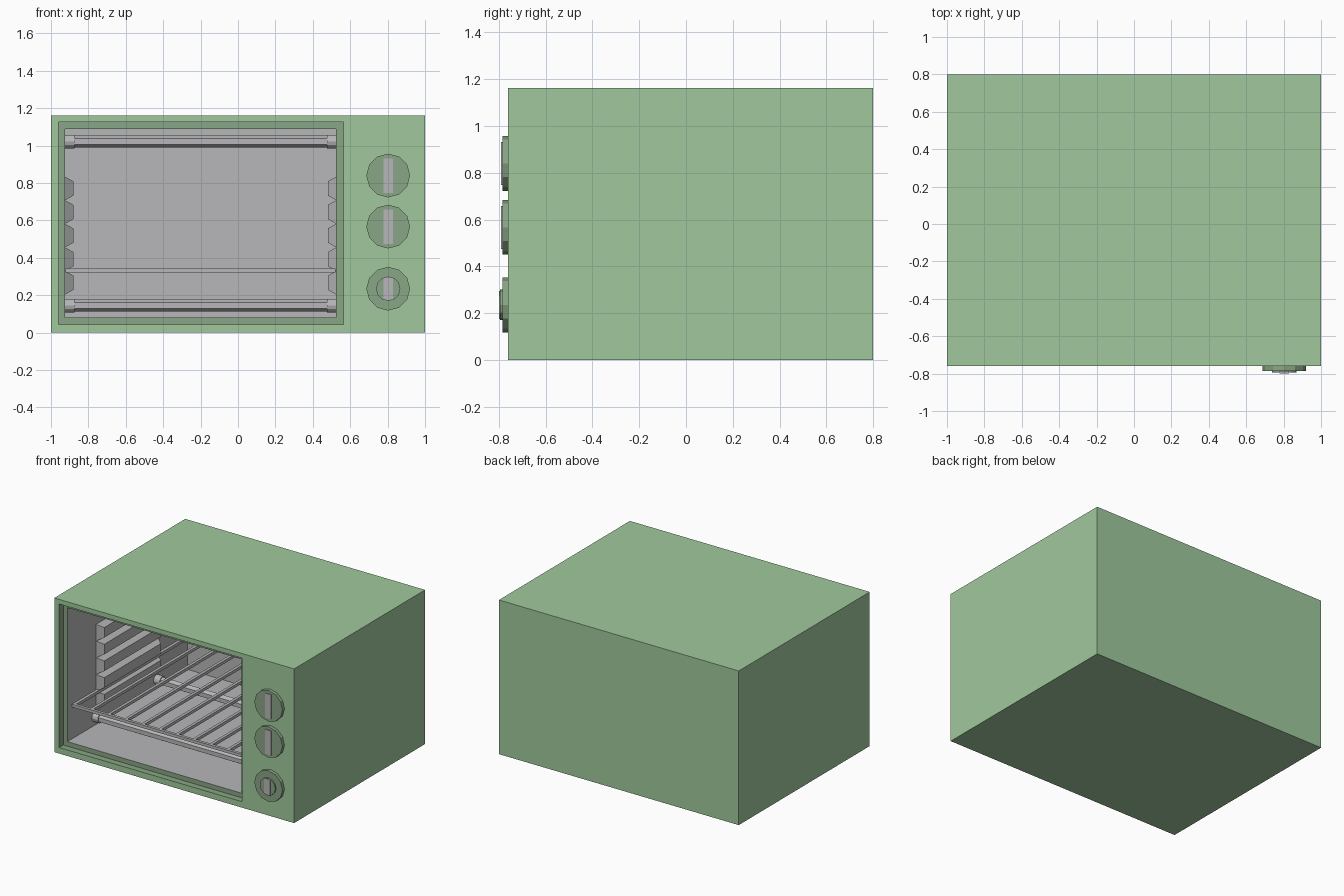
import bpy, bmesh, math
from mathutils import Matrix, Vector

if "Cube" in bpy.data.objects:
    bpy.data.objects.remove(bpy.data.objects["Cube"])


def material(name, rgb):
    m = bpy.data.materials.new(name)
    m.diffuse_color = (*rgb, 1)
    m.use_nodes = True
    m.node_tree.nodes["Principled BSDF"].inputs["Base Color"].default_value = m.diffuse_color
    return m


GREEN = material("light_green", (0.356, 0.584, 0.337))
DARK = material("dark_green", (0.25, 0.381, 0.234))
GREY = material("grey_metal", (0.477, 0.477, 0.49))


def finish(name, bm, *mats):
    me = bpy.data.meshes.new(name)
    bm.to_mesh(me)
    bm.free()
    for m in mats:
        me.materials.append(m)
    ob = bpy.data.objects.new(name, me)
    bpy.context.collection.objects.link(ob)
    return ob


def add_box(bm, lo, hi):
    lo, hi = Vector(lo), Vector(hi)
    size = hi - lo
    bmesh.ops.create_cube(bm, size=1, matrix=Matrix.Translation((lo + hi) / 2)
                          @ Matrix.Diagonal((*size, 1)))


def add_cyl(bm, centre, r, length, sides, axis, turn=0.0):
    rot = Matrix.Rotation(math.pi / 2, 4, 'Y' if axis == 'X' else 'X')
    bmesh.ops.create_cone(bm, cap_ends=True, segments=sides, radius1=r, radius2=r,
                          depth=length, matrix=Matrix.Translation(centre) @ rot
                          @ Matrix.Rotation(turn, 4, 'Z'))


# cavity extents
CX0, CX1, CZ0, CZ1 = -0.925, 0.525, 0.08, 1.09
CMID = (CX0 + CX1) / 2

# body: one shell lofted from the back, around the front and into the cavity
outer = (-1, 1, 0, 1.162)
recess = (-0.96, 0.565, 0.045, 1.127)
hole = (CX0, CX1, CZ0, CZ1)
steps = [(outer, 0.8), (outer, -0.76), (recess, -0.76),
         (recess, -0.71), (hole, -0.71), (hole, 0.717)]
bm = bmesh.new()
loops = []
for (x0, x1, z0, z1), y in steps:
    loops.append([bm.verts.new((x, y, z)) for x, z in
                  ((x0, z0), (x1, z0), (x1, z1), (x0, z1))])
for k, mat in enumerate((0, 0, 1, 1, 2)):
    a, b = loops[k], loops[k + 1]
    for i in range(4):
        j = (i + 1) % 4
        bm.faces.new((a[i], a[j], b[j], b[i])).material_index = mat
bm.faces.new(loops[0][::-1])
bm.faces.new(loops[-1]).material_index = 2
finish("oven_body", bm, GREEN, DARK, GREY)

# shelf rails: tapered ribs on both side walls
for side, wall, s in (("left", CX0, 1), ("right", CX1, -1)):
    bm = bmesh.new()
    for k in range(5):
        z0 = 0.204 + 0.126 * k
        z1 = z0 + 0.126
        vs = [bm.verts.new((wall + s * dx, sy * y, z))
              for dx, y, i in ((0, 0.37, 0), (0.045, 0.336, 0.025))
              for sy in (-1, 1) for z in (z0 + i, z1 - i)]
        bmesh.ops.convex_hull(bm, input=vs)
    bmesh.ops.recalc_face_normals(bm, faces=bm.faces)
    finish(side + "_shelf_rails", bm, GREY)

# heating elements: rod with a round socket at each end
for level, z in (("lower", 0.145), ("upper", 1.022)):
    for place, y in (("front", -0.385), ("back", 0.35)):
        bm = bmesh.new()
        add_cyl(bm, (CMID, y, z), 0.031, CX1 - CX0, 6, 'X', math.pi / 6)
        for x in (CX0 + 0.025, CX1 - 0.025):
            add_cyl(bm, (x, y, z), 0.036, 0.05, 12, 'X')
        finish(f"{level}_{place}_heating_element", bm, GREY)

# wire rack: frame and bars
bm = bmesh.new()
RX0, RX1, RY, RZ, W = CX0 + 0.003, CX1 - 0.003, 0.66, 0.322, 0.022
for y in (-RY, RY - W):
    add_box(bm, (RX0, y, RZ), (RX1, y + W, RZ + W))
n = 10
for k in range(n + 1):
    x = RX0 + (RX1 - RX0 - W) * k / n
    add_box(bm, (x, -RY + W, RZ), (x + W, RY - W, RZ + W))
finish("wire_rack", bm, GREY)

# knobs with raised pointers
KX = 0.803
for name, z, timer in (("top", 0.84, False), ("middle", 0.567, False), ("bottom", 0.235, True)):
    bm = bmesh.new()
    add_cyl(bm, (KX, -0.77, z), 0.117, 0.03, 12, 'Y')
    front, half = -0.785, 0.092
    if timer:
        add_cyl(bm, (KX, -0.785, z), 0.065, 0.02, 12, 'Y')
        front, half = -0.795, 0.06
    finish(name + "_knob", bm, DARK)
    bm = bmesh.new()
    add_box(bm, (KX - 0.026, front - 0.005, z - half), (KX + 0.026, front + 0.003, z + half))
    finish(name + "_knob_pointer", bm, GREY)
